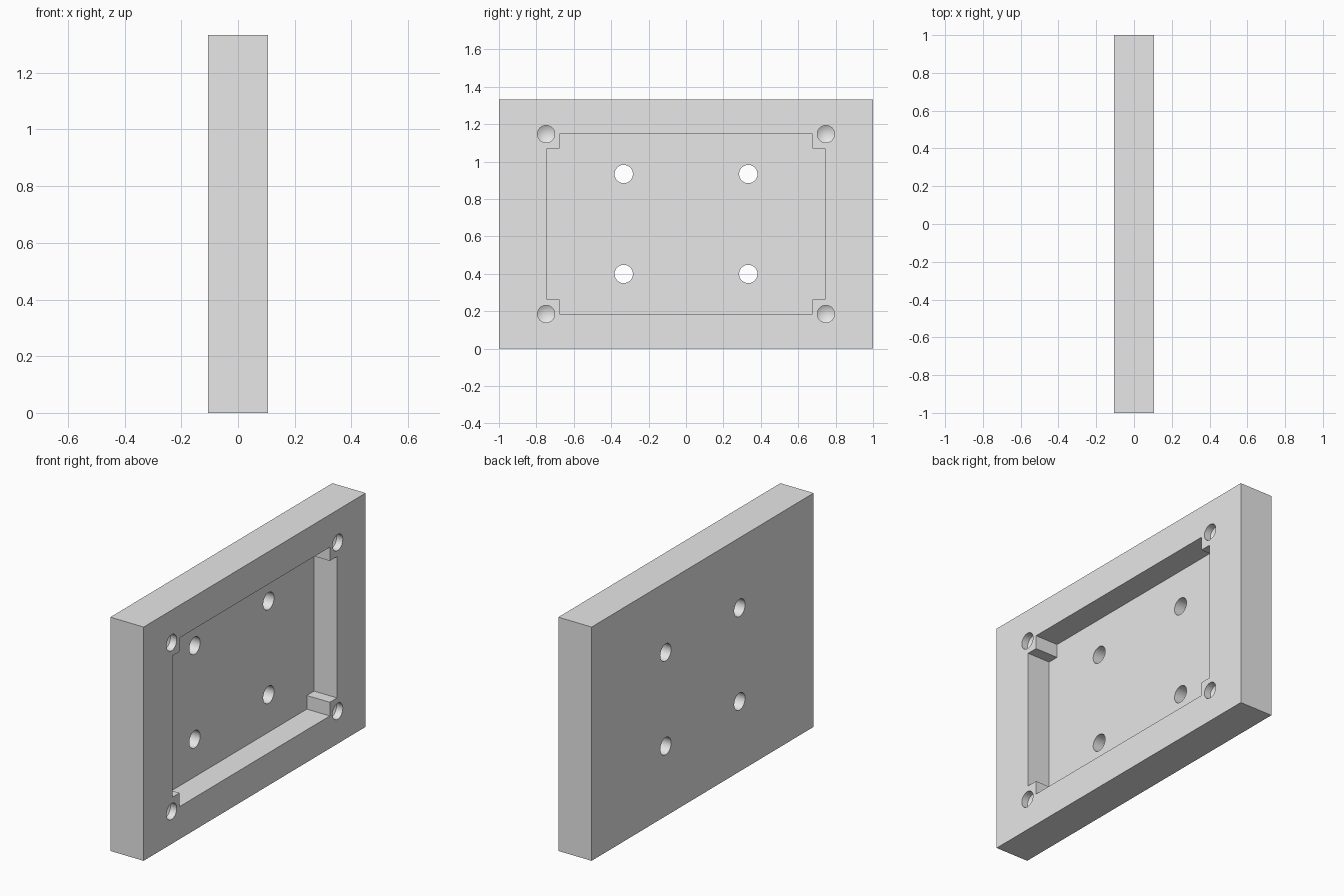
import bpy, bmesh, math

cube = bpy.data.objects.get("Cube")
if cube:
    bpy.data.objects.remove(cube, do_unlink=True)

# Main sizes: thickness along x, length along y, height along z
THICK, LENGTH, HEIGHT = 0.21, 2.0, 1.333
FRONT, MID = THICK / 2, HEIGHT / 2
POCKET_DEPTH = 0.145

grey = bpy.data.materials.new("plain grey")
grey.use_nodes = True
grey.diffuse_color = (0.8, 0.8, 0.8, 1)
grey.node_tree.nodes["Principled BSDF"].inputs["Base Color"].default_value = (0.8, 0.8, 0.8, 1)


def prism(name, outline, x0, x1, tip=0):
    """Extrude a (y, z) outline from x0 to x1, with an optional point beyond x0."""
    bm = bmesh.new()
    base = bm.faces.new([bm.verts.new((x0, y, z)) for y, z in outline])
    out = bmesh.ops.extrude_face_region(bm, geom=[base], use_keep_orig=True)
    for v in out["geom"]:
        if isinstance(v, bmesh.types.BMVert):
            v.co.x = x1
    if tip:
        poked = bmesh.ops.poke(bm, faces=[base])
        poked["verts"][0].co.x = x0 - tip
    bmesh.ops.recalc_face_normals(bm, faces=bm.faces[:])
    mesh = bpy.data.meshes.new(name)
    bm.to_mesh(mesh)
    bm.free()
    mesh.materials.append(grey)
    obj = bpy.data.objects.new(name, mesh)
    bpy.context.collection.objects.link(obj)
    return obj


def circle(y, z, r, n=48):
    return [(y + r * math.cos(math.tau * i / n), z + r * math.sin(math.tau * i / n))
            for i in range(n)]


def rectangle(w, h):
    return [(-w, MID - h), (w, MID - h), (w, MID + h), (-w, MID + h)]


def notched_rectangle(w, h, nw, nh):
    """Rectangle with a small square step left standing in each corner."""
    points = []
    for sy, sz in ((1, 1), (-1, 1), (-1, -1), (1, -1)):
        corner = [(w, h - nh), (w - nw, h - nh), (w - nw, h)]
        if sy * sz < 0:
            corner.reverse()
        points += [(sy * y, MID + sz * z) for y, z in corner]
    return points


# Plate
plate = prism("plate", rectangle(LENGTH / 2, MID), -FRONT, FRONT)

# Recess and holes
cutters = [prism("recess_cutter", notched_rectangle(0.742, 0.481, 0.065, 0.078),
                 FRONT - POCKET_DEPTH, FRONT + 0.05)]
for sy in (-1, 1):
    for sz in (-1, 1):
        cutters.append(prism("through_hole_cutter",
                             circle(sy * 0.333, MID + sz * 0.267, 0.049),
                             -FRONT - 0.05, FRONT + 0.05))
        cutters.append(prism("corner_hole_cutter",
                             circle(sy * 0.748, MID + sz * 0.481, 0.046),
                             FRONT - 0.04, FRONT + 0.05, tip=0.028))

bpy.ops.object.select_all(action="DESELECT")
plate.select_set(True)
bpy.context.view_layer.objects.active = plate
for cutter in cutters:
    cutter.hide_render = True
    cut = plate.modifiers.new("cut", "BOOLEAN")
    cut.operation = "DIFFERENCE"
    cut.solver = "EXACT"
    cut.object = cutter
    bpy.ops.object.modifier_apply(modifier=cut.name)
    bpy.data.objects.remove(cutter, do_unlink=True)

bpy.ops.object.shade_smooth_by_angle(angle=math.radians(25))
